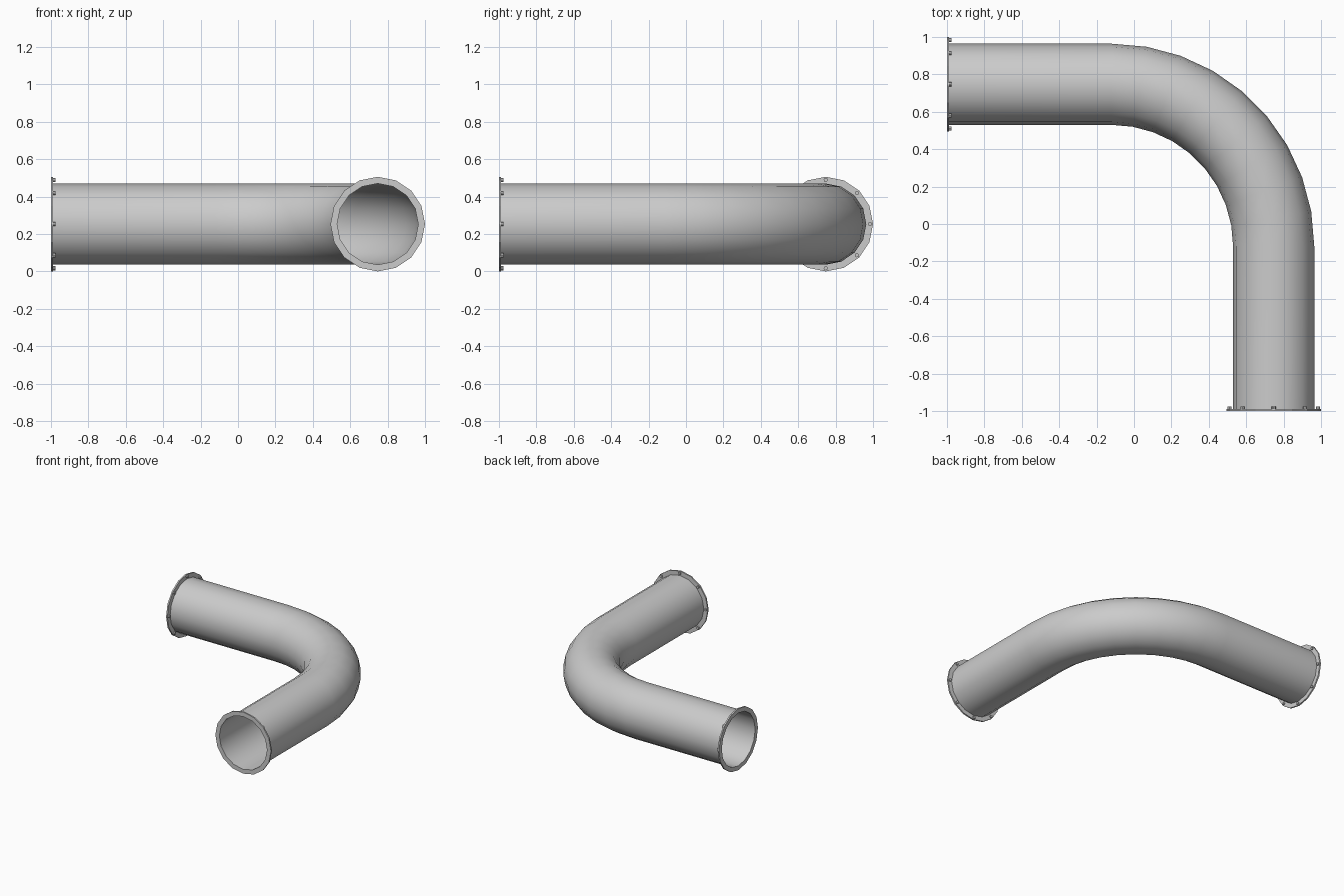
import bpy, bmesh, math
from mathutils import Vector, Matrix

if "Cube" in bpy.data.objects:
    bpy.data.objects.remove(bpy.data.objects["Cube"])

SIDES = 16
PIPE_R, FLANGE_R = 0.217, 0.253
AXIS, Z = 0.747, 0.253          # pipe axis offset and height
BEND_C = -0.12                  # bend centre in x and y
BEND_R = AXIS - BEND_C


def finish(name, bm, smooth=False):
    me = bpy.data.meshes.new(name)
    for f in bm.faces:
        f.smooth = smooth
    bm.to_mesh(me)
    bm.free()
    ob = bpy.data.objects.new(name, me)
    bpy.context.collection.objects.link(ob)
    return ob


def ring(bm, centre, out, r):
    # circle of vertices in the plane of 'out' and z
    pts = [2 * math.pi * i / SIDES for i in range(SIDES)]
    return [bm.verts.new(centre + out * r * math.cos(a) + Vector((0, 0, r * math.sin(a)))) for a in pts]


def bridge(bm, a, b):
    for i in range(SIDES):
        j = (i + 1) % SIDES
        bm.faces.new((a[i], a[j], b[j], b[i]))


# bent pipe: straight, nine-step quarter bend, straight
bm = bmesh.new()
path = [(Vector((-0.998, AXIS, Z)), Vector((0, 1, 0)))]
for k in range(10):
    a = math.radians(90 - 10 * k)
    out = Vector((math.cos(a), math.sin(a), 0))
    path.append((Vector((BEND_C, BEND_C, Z)) + out * BEND_R, out))
path.append((Vector((AXIS, -0.998, Z)), Vector((1, 0, 0))))
rings = [ring(bm, c, o, PIPE_R) for c, o in path]
for a, b in zip(rings, rings[1:]):
    bridge(bm, a, b)
bmesh.ops.recalc_face_normals(bm, faces=bm.faces)
finish("bent_pipe", bm, True)


# flange ring and its eight bolts at each open end
def end_fitting(tag, end, inward, out):
    bm = bmesh.new()
    t = inward * 0.012
    loops = [ring(bm, end, out, PIPE_R), ring(bm, end, out, FLANGE_R),
             ring(bm, end + t, out, FLANGE_R), ring(bm, end + t, out, PIPE_R)]
    for i in range(4):
        bridge(bm, loops[i], loops[(i + 1) % 4])
    bmesh.ops.recalc_face_normals(bm, faces=bm.faces)
    finish(tag + "_flange", bm)

    bm = bmesh.new()
    rot = Vector((0, 0, 1)).rotation_difference(inward).to_matrix().to_4x4()
    for k in range(8):
        a = k * math.pi / 4
        p = end + inward * 0.016 + out * 0.236 * math.cos(a) + Vector((0, 0, 0.236 * math.sin(a)))
        bmesh.ops.create_cone(bm, cap_ends=True, segments=8, radius1=0.011, radius2=0.011,
                              depth=0.014, matrix=Matrix.Translation(p) @ rot)
    finish(tag + "_bolts", bm)


end_fitting("left", Vector((-1, AXIS, Z)), Vector((1, 0, 0)), Vector((0, 1, 0)))
end_fitting("front", Vector((AXIS, -1, Z)), Vector((0, 1, 0)), Vector((1, 0, 0)))
